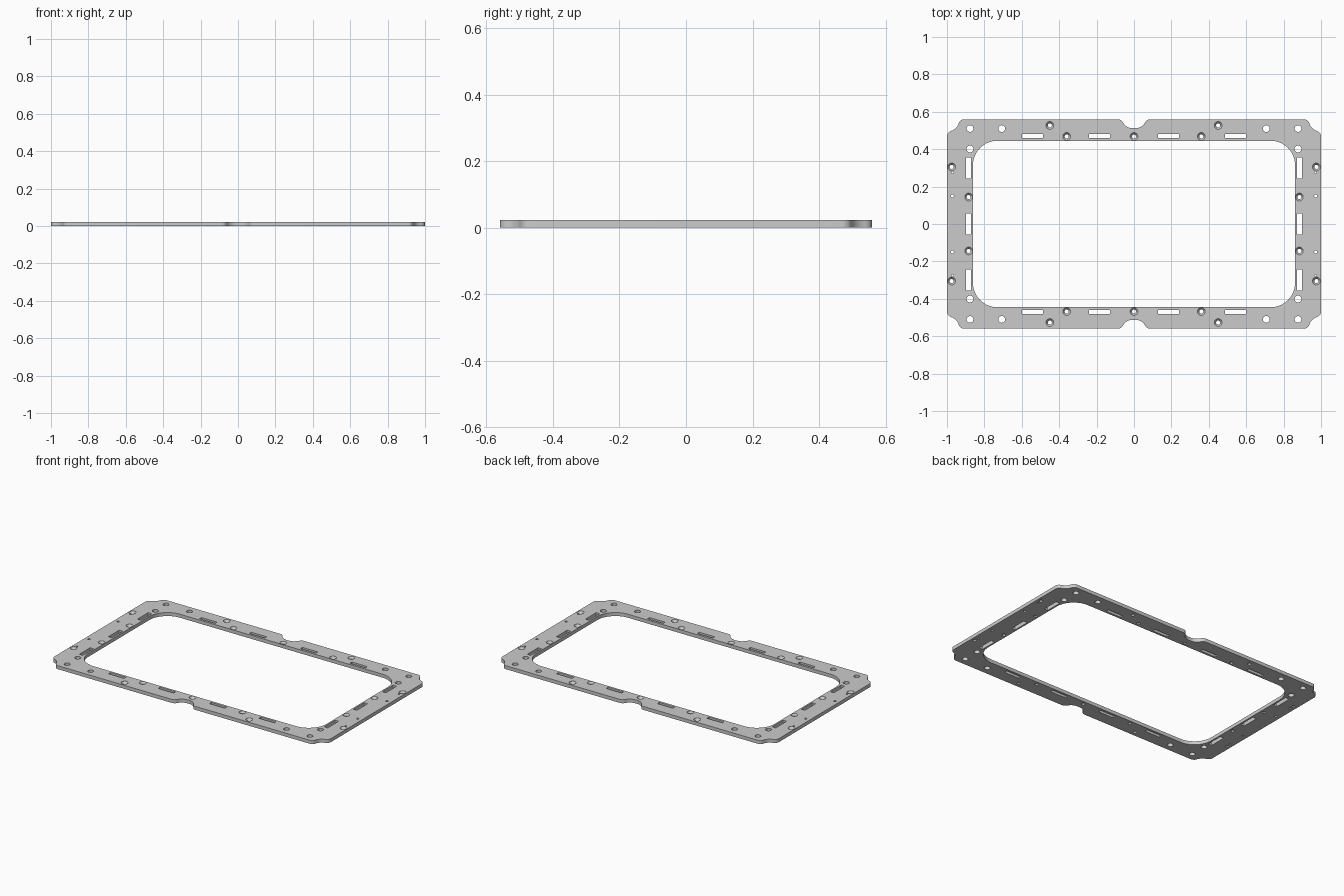
import bpy
import bmesh
import math
from mathutils import Vector

cube = bpy.data.objects.get("Cube")
if cube:
    bpy.data.objects.remove(cube, do_unlink=True)

THICK = 0.023
LOW, HIGH = -0.02, THICK + 0.02


def fillet(corners, steps=8):
    """Round each (x, y, radius) corner of a closed polygon."""
    pts = []
    for i, (x, y, r) in enumerate(corners):
        p = Vector((x, y))
        a = (Vector(corners[i - 1][:2]) - p).normalized()
        b = (Vector(corners[(i + 1) % len(corners)][:2]) - p).normalized()
        half = a.angle(b) / 2
        centre = p + (a + b).normalized() * (r / math.sin(half))
        start = p + a * (r / math.tan(half)) - centre
        end = p + b * (r / math.tan(half)) - centre
        sweep = start.angle_signed(end)
        for k in range(steps + 1):
            t = -sweep * k / steps
            c, s = math.cos(t), math.sin(t)
            pts.append((centre.x + start.x * c - start.y * s,
                        centre.y + start.x * s + start.y * c))
    return pts


def loft(bm, layers):
    """Closed solid through stacked (points, z) layers."""
    rings = [[bm.verts.new((x, y, z)) for x, y in pts] for pts, z in layers]
    bm.faces.new(rings[0][::-1])
    bm.faces.new(rings[-1])
    n = len(rings[0])
    for low, high in zip(rings, rings[1:]):
        for i in range(n):
            j = (i + 1) % n
            bm.faces.new((low[i], low[j], high[j], high[i]))


def circle(x, y, r, n=28):
    return [(x + r * math.cos(math.tau * i / n), y + r * math.sin(math.tau * i / n))
            for i in range(n)]


def box(x, y, w, h):
    return [(x - w / 2, y - h / 2), (x + w / 2, y - h / 2),
            (x + w / 2, y + h / 2), (x - w / 2, y + h / 2)]


def mirrored(points):
    """All distinct reflections of the points in both axes."""
    return sorted({(sx * x, sy * y) for x, y in points
                   for sx in (1, -1) for sy in (1, -1)})


def make_object(name, solids):
    bm = bmesh.new()
    for layers in solids:
        loft(bm, layers)
    bmesh.ops.recalc_face_normals(bm, faces=bm.faces)
    mesh = bpy.data.meshes.new(name)
    bm.to_mesh(mesh)
    bm.free()
    obj = bpy.data.objects.new(name, mesh)
    bpy.context.collection.objects.link(obj)
    return obj


def cut(target, solids):
    """Subtract separate, non-touching solids from the target."""
    cutter = make_object("hole_cutter", solids)
    cutter.hide_render = True
    bpy.ops.object.select_all(action='DESELECT')
    bpy.context.view_layer.objects.active = target
    target.select_set(True)
    mod = target.modifiers.new("holes", 'BOOLEAN')
    mod.operation = 'DIFFERENCE'
    mod.solver = 'EXACT'
    mod.object = cutter
    bpy.ops.object.modifier_apply(modifier=mod.name)
    bpy.data.objects.remove(cutter, do_unlink=True)


def through(shape):
    return [(shape, LOW), (shape, HIGH)]


# Outer outline: one quarter with half notch and scooped corner, then mirrored
quarter = [(0.04, 0.512, 0.06), (0.07, 0.56, 0.03), (0.93, 0.56, 0.03),
           (0.948, 0.508, 0.06), (1.0, 0.49, 0.03)]
right_side = quarter + [(x, -y, r) for x, y, r in reversed(quarter)]
outline = fillet(right_side + [(-x, y, r) for x, y, r in reversed(right_side)])
frame = make_object("frame_plate", [[(outline, 0), (outline, THICK)]])

# Main opening
cut(frame, [through(fillet([(0.861, 0.445, 0.13), (0.861, -0.445, 0.13),
                            (-0.861, -0.445, 0.13), (-0.861, 0.445, 0.13)], 14))])

# Slots and plain round holes
shapes = [box(x, y, 0.112, 0.021) for x, y in mirrored([(0.185, 0.47), (0.543, 0.47)])]
shapes += [box(x, y, 0.026, 0.112) for x, y in mirrored([(0.885, 0), (0.885, 0.3)])]
for radius, places in ((0.018, [(0.877, 0.51), (0.707, 0.51), (0.877, 0.401)]),
                       (0.008, [(0.971, 0.15)]), (0.006, [(0.971, 0.275)])):
    shapes += [circle(x, y, radius) for x, y in mirrored(places)]
cut(frame, [through(shape) for shape in shapes])

# Countersunk screw holes
screw_holes = []
for x, y in mirrored([(0.45, 0.527), (0.36, 0.468), (0, 0.468),
                      (0.975, 0.305), (0.884, 0.144)]):
    small, wide = circle(x, y, 0.011), circle(x, y, 0.021)
    screw_holes.append([(small, LOW), (small, THICK - 0.014),
                        (wide, THICK - 0.001), (wide, HIGH)])
cut(frame, screw_holes)

# Material and shading
grey = bpy.data.materials.new("plain grey")
grey.use_nodes = True
colour = (0.6, 0.6, 0.6, 1)
grey.diffuse_color = colour
grey.node_tree.nodes["Principled BSDF"].inputs["Base Color"].default_value = colour
frame.data.materials.clear()
frame.data.materials.append(grey)
bpy.ops.object.shade_smooth_by_angle(angle=math.radians(30))
